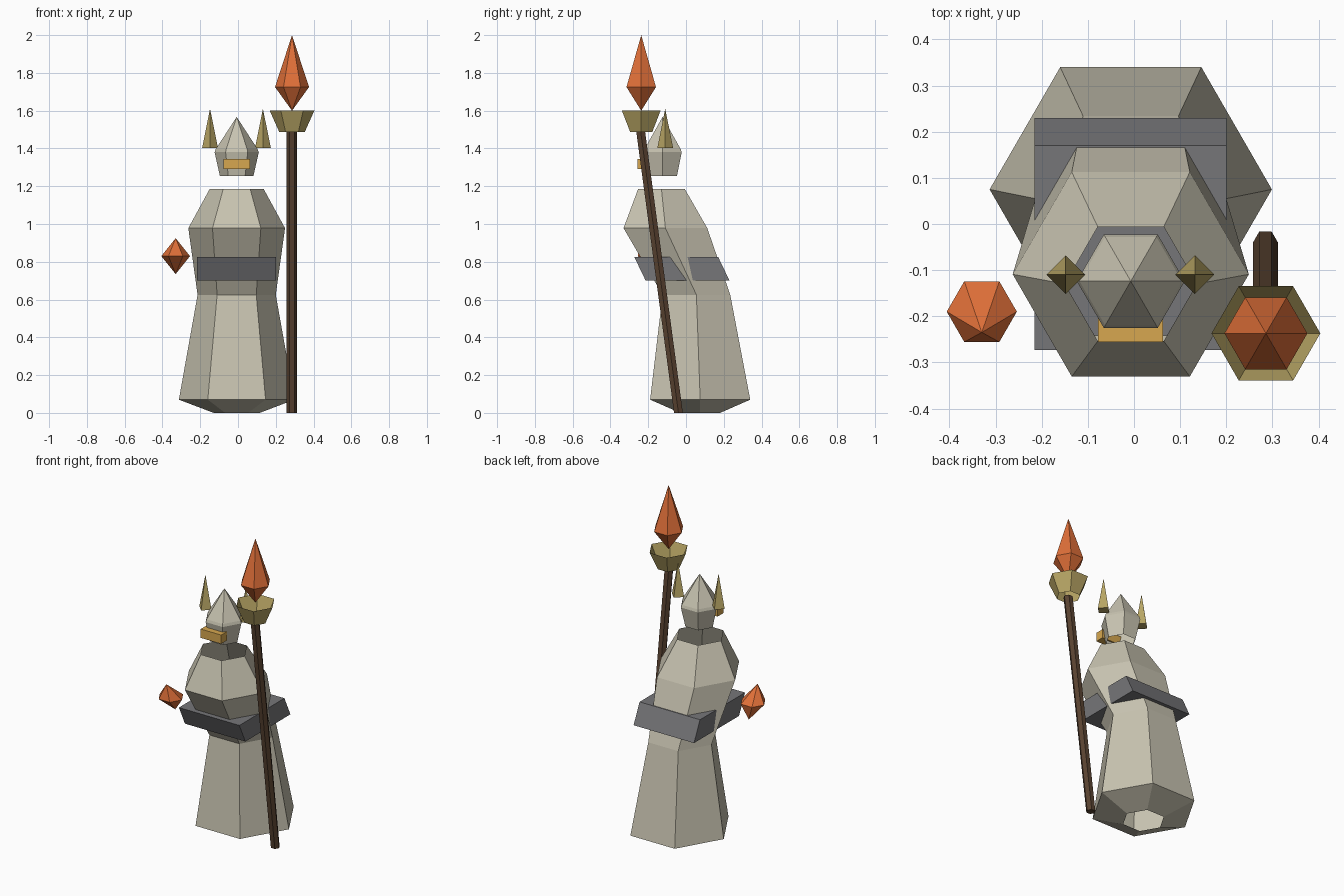
import bpy, bmesh
from math import cos, sin, tau
from mathutils import Matrix

if "Cube" in bpy.data.objects:
    bpy.data.objects.remove(bpy.data.objects["Cube"])


def material(name, rgb):
    m = bpy.data.materials.new(name)
    m.diffuse_color = (*rgb, 1)
    m.use_nodes = True
    m.node_tree.nodes["Principled BSDF"].inputs["Base Color"].default_value = m.diffuse_color
    return m


CLOTH = material("cloth", (0.58, 0.55, 0.44))
GREY = material("grey", (0.18, 0.18, 0.19))
GOLD = material("gold", (0.68, 0.39, 0.08))
BRASS = material("brass", (0.48, 0.38, 0.13))
ORANGE = material("orange", (0.74, 0.16, 0.04))
WOOD = material("wood", (0.10, 0.055, 0.03))


def finish(name, bm, mat):
    bmesh.ops.recalc_face_normals(bm, faces=bm.faces)
    me = bpy.data.meshes.new(name)
    bm.to_mesh(me)
    bm.free()
    me.materials.append(mat)
    ob = bpy.data.objects.new(name, me)
    bpy.context.collection.objects.link(ob)
    return ob


def loft(name, x, sections, mat, sides=6, cap=False):
    """Join (y, z, radius) sections with flat faces; radius 0 makes a point."""
    bm = bmesh.new()
    rings = []
    for y, z, r in sections:
        n = sides if r else 1
        rings.append([bm.verts.new((x + r * cos(tau * i / n), y + r * sin(tau * i / n), z))
                      for i in range(n)])
    for a, b in zip(rings, rings[1:]):
        for i in range(sides):
            j = (i + 1) % sides
            quad = [a[i % len(a)], a[j % len(a)], b[j % len(b)], b[i % len(b)]]
            bm.faces.new(list(dict.fromkeys(quad)))
    if cap:
        for ring in (rings[0], rings[-1]):
            if len(ring) > 2:
                bm.faces.new(ring)
    return finish(name, bm, mat)


def box(name, lo, hi, mat, shear=0.0):
    """Box between two corners, leaning in y by shear per unit of height."""
    bm = bmesh.new()
    size = [b - a for a, b in zip(lo, hi)]
    mid = [(a + b) / 2 for a, b in zip(lo, hi)]
    bmesh.ops.create_cube(bm, size=1, matrix=Matrix.Translation(mid) @ Matrix.Diagonal((*size, 1)))
    for v in bm.verts:
        v.co.y += shear * (v.co.z - mid[2])
    return finish(name, bm, mat)


# Robe: open six-sided tube leaning forward at the chest
loft("robe", -0.007, [(0.075, 0.0, 0.122), (0.075, 0.07, 0.306), (0.055, 0.625, 0.207),
                      (-0.109, 0.978, 0.256), (-0.13, 1.185, 0.143)], CLOTH)

# Sleeves block around the waist
box("sleeves", (-0.216, -0.244, 0.702), (0.201, 0.2, 0.825), GREY, shear=-0.48)

# Hooded head with visor and horns
loft("hooded_head", -0.007, [(-0.125, 1.255, 0.089), (-0.124, 1.38, 0.117),
                             (-0.124, 1.396, 0.111), (-0.124, 1.567, 0)], CLOTH)
box("visor", (-0.078, -0.256, 1.29), (0.063, -0.2, 1.345), GOLD)
for side, x in (("left", -0.148), ("right", 0.132)):
    loft(side + "_horn", x, [(-0.11, 1.402, 0.042), (-0.11, 1.61, 0)], BRASS, 4, cap=True)

# Floating crystal beside the robe
loft("small_crystal", -0.33, [(-0.147, 0.735, 0), (-0.19, 0.83, 0.076), (-0.235, 0.925, 0)], ORANGE)

# Leaning staff with open cup and large crystal
loft("staff", 0.285, [(-0.04, 0.0, 0.027), (-0.24, 1.49, 0.027)], WOOD, cap=True)
loft("staff_cup", 0.286, [(-0.237, 1.488, 0.068), (-0.237, 1.6, 0.118)], BRASS)
loft("staff_crystal", 0.286, [(-0.237, 1.6, 0), (-0.237, 1.725, 0.09), (-0.237, 2.0, 0)], ORANGE)
